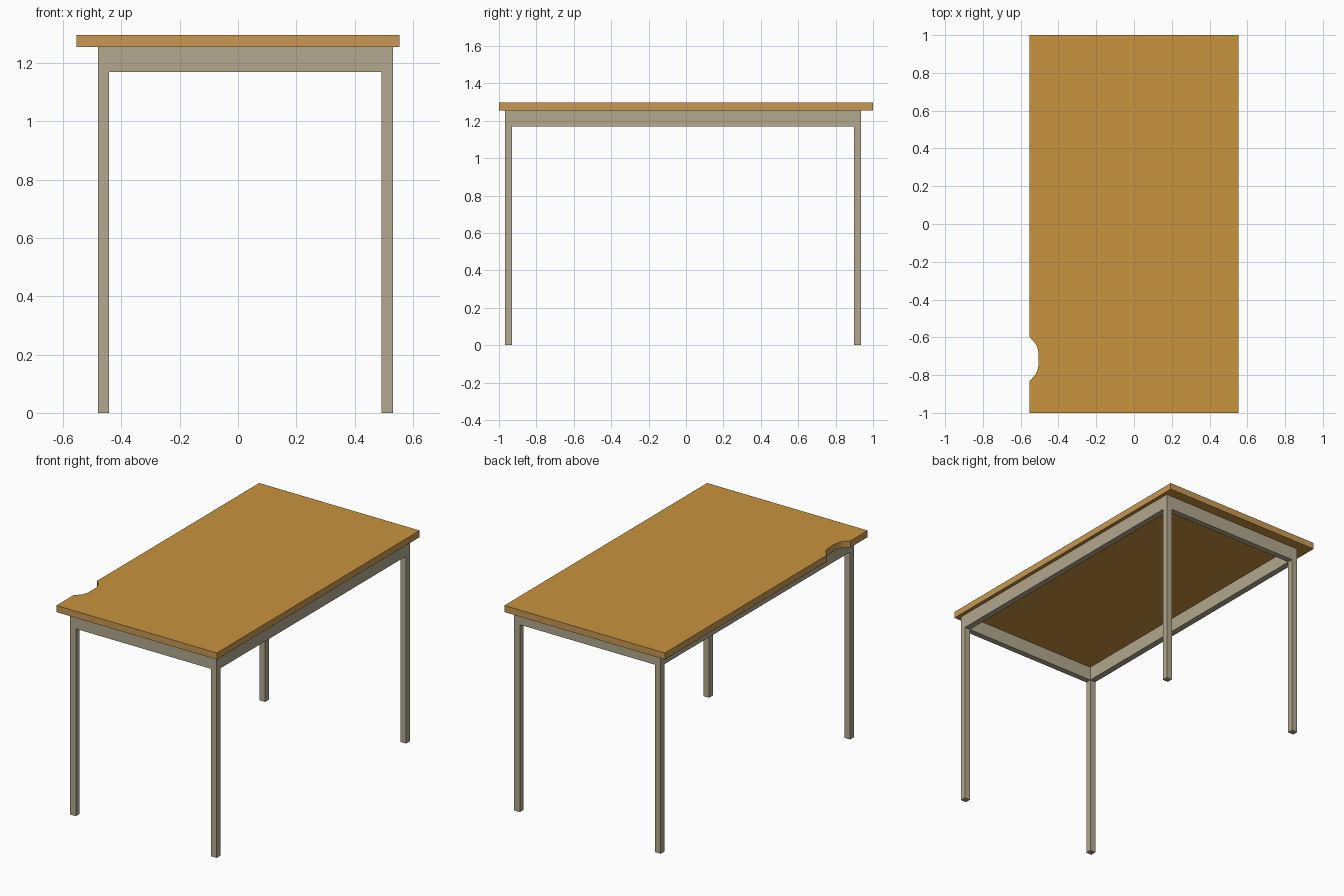
import bpy, bmesh

if "Cube" in bpy.data.objects:
    bpy.data.objects.remove(bpy.data.objects["Cube"])


def material(name, rgb):
    m = bpy.data.materials.new(name)
    m.diffuse_color = (*rgb, 1.0)
    m.use_nodes = True
    m.node_tree.nodes["Principled BSDF"].inputs["Base Color"].default_value = m.diffuse_color
    return m


WOOD = material("wood_top", (0.578, 0.292, 0.047))
EDGE = material("wood_edge", (0.578, 0.314, 0.088))
FRAME = material("grey_beige_frame", (0.445, 0.392, 0.270))


def add_object(name, bm, *mats):
    mesh = bpy.data.meshes.new(name)
    bmesh.ops.recalc_face_normals(bm, faces=bm.faces)
    bm.to_mesh(mesh)
    bm.free()
    for m in mats:
        mesh.materials.append(m)
    ob = bpy.data.objects.new(name, mesh)
    bpy.context.collection.objects.link(ob)
    return ob


def box(name, x0, x1, y0, y1, z0, z1):
    bm = bmesh.new()
    bmesh.ops.create_cube(bm, size=1.0)
    for v in bm.verts:
        v.co.x = x0 if v.co.x < 0 else x1
        v.co.y = y0 if v.co.y < 0 else y1
        v.co.z = z0 if v.co.z < 0 else z1
    return add_object(name, bm, FRAME)


# Overall sizes
HX, HY = 0.554, 1.0
TOP, UNDER, APRON = 1.297, 1.256, 1.169
X0, X1, Y0, Y1 = -0.481, 0.531, -0.968, 0.936   # outside of the frame
LX, LY = 0.039, 0.037                           # leg section

# Table top: outline with a curved notch in the left edge, extruded
half = [(0.118, 0.0), (0.112, 0.006), (0.095, 0.021), (0.080, 0.034),
        (0.065, 0.041), (0.048, 0.046), (0.032, 0.048)]   # (offset, depth)
NOTCH_Y = -0.715
outline = [(-HX, -HY), (HX, -HY), (HX, HY), (-HX, HY)]
outline += [(-HX + d, NOTCH_Y + o) for o, d in half]
outline += [(-HX + d, NOTCH_Y - o) for o, d in reversed(half)]
bm = bmesh.new()
face = bm.faces.new([bm.verts.new((x, y, UNDER)) for x, y in outline])
ext = bmesh.ops.extrude_face_region(bm, geom=[face], use_keep_orig=True)
for v in ext["geom"]:
    if isinstance(v, bmesh.types.BMVert):
        v.co.z = TOP
bm.normal_update()
for f in bm.faces:
    f.material_index = 0 if abs(f.normal.z) > 0.5 else 1
add_object("table_top", bm, WOOD, EDGE)

# Four legs
for fb, ya in (("front", Y0), ("back", Y1 - LY)):
    for lr, xa in (("left", X0), ("right", X1 - LX)):
        box(f"{fb}_{lr}_leg", xa, xa + LX, ya, ya + LY, 0.0, UNDER)

# Aprons, flush with the legs
for fb, ya in (("front", Y0), ("back", Y1 - LY)):
    box(f"{fb}_apron", X0 + LX, X1 - LX, ya, ya + LY, APRON, UNDER)
for lr, xa in (("left", X0), ("right", X1 - LX)):
    box(f"{lr}_apron", xa, xa + LX, Y0 + LY, Y1 - LY, APRON, UNDER)
